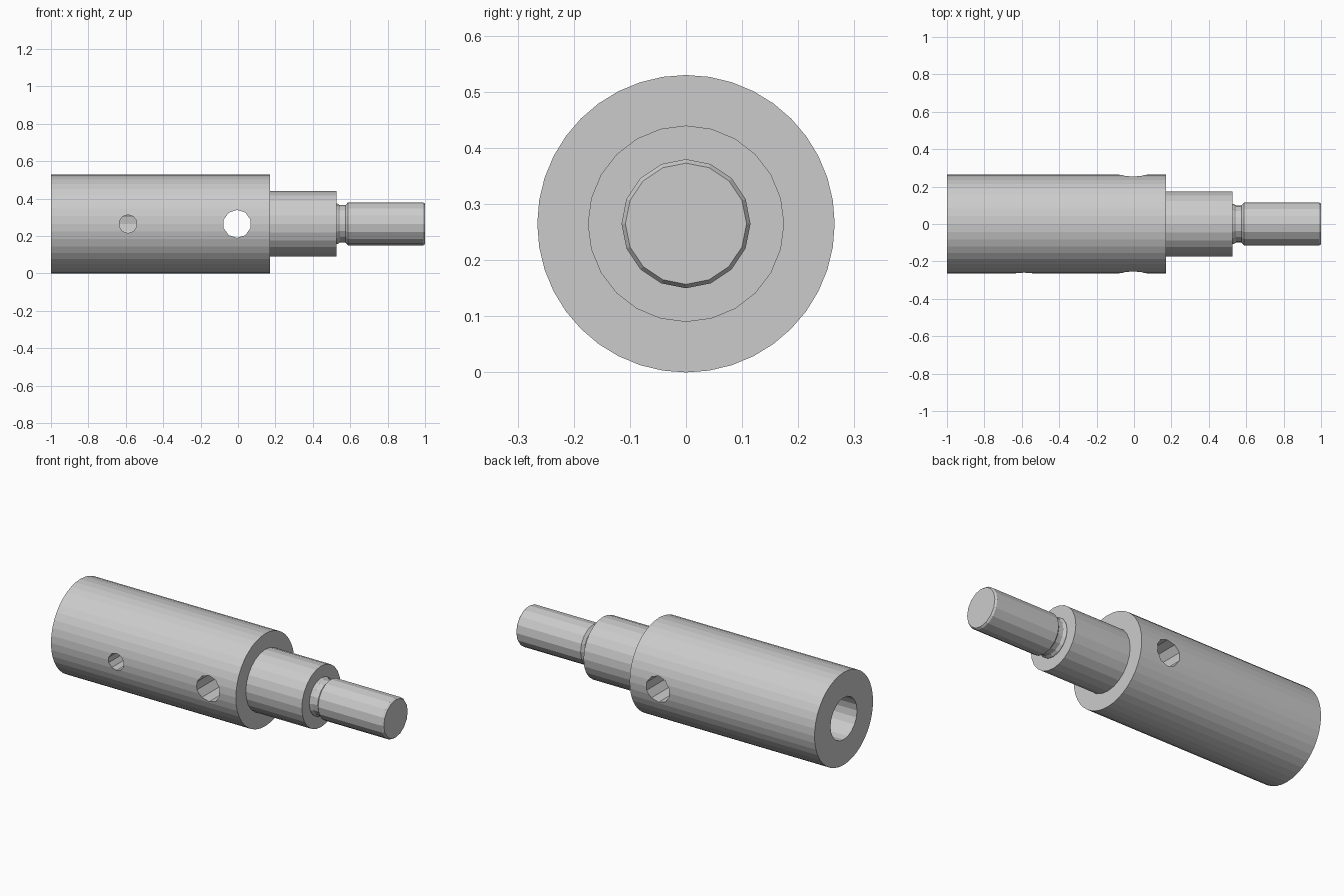
import bpy, bmesh
from math import cos, sin, tau

if "Cube" in bpy.data.objects:
    bpy.data.objects.remove(bpy.data.objects["Cube"])

AXIS_Z = 0.265


def lathe(name, profile, sides, along_y=False, x0=0.0):
    """Closed solid turned from (position, radius) pairs about the X or Y axis."""
    bm = bmesh.new()
    rings = []
    for p, r in profile:
        ring = []
        for i in range(sides):
            a = tau * i / sides
            u, v = r * sin(a), AXIS_Z + r * cos(a)
            ring.append(bm.verts.new((x0 + u, p, v) if along_y else (p, u, v)))
        rings.append(ring)
    for a, b in zip(rings, rings[1:]):
        for i in range(sides):
            j = (i + 1) % sides
            bm.faces.new((a[i], a[j], b[j], b[i]))
    bm.faces.new(rings[0])
    bm.faces.new(rings[-1])
    bmesh.ops.recalc_face_normals(bm, faces=bm.faces)
    mesh = bpy.data.meshes.new(name)
    bm.to_mesh(mesh)
    bm.free()
    obj = bpy.data.objects.new(name, mesh)
    bpy.context.collection.objects.link(obj)
    return obj


def combine(target, tool, operation):
    """Apply a boolean and discard the helper."""
    tool.hide_render = True
    mod = target.modifiers.new(tool.name, 'BOOLEAN')
    mod.operation = operation
    mod.solver = 'EXACT'
    mod.object = tool
    bpy.context.view_layer.objects.active = target
    bpy.ops.object.modifier_apply(modifier=mod.name)
    bpy.data.objects.remove(tool)


# Main sleeve
shaft = lathe("stepped_shaft", [(-1.0, 0.265), (0.172, 0.265)], 40)

# Collar, then the end spigot with its undercut groove and chamfered tip
combine(shaft, lathe("collar", [(0.12, 0.175), (0.527, 0.175)], 24), 'UNION')
spigot = [(0.45, 0.108), (0.532, 0.108), (0.545, 0.1), (0.575, 0.1),
          (0.588, 0.115), (0.99, 0.115), (1.0, 0.108)]
combine(shaft, lathe("spigot", spigot, 16), 'UNION')

# Blind bore in the sleeve end
combine(shaft, lathe("bore", [(-1.1, 0.12), (-0.18, 0.12)], 20), 'DIFFERENCE')

# Cross hole right through, and set-screw hole from the front into the bore
combine(shaft, lathe("cross_hole", [(-0.4, 0.075), (0.4, 0.075)], 10, True, -0.005), 'DIFFERENCE')
combine(shaft, lathe("screw_hole", [(-0.4, 0.049), (0.0, 0.049)], 10, True, -0.588), 'DIFFERENCE')
